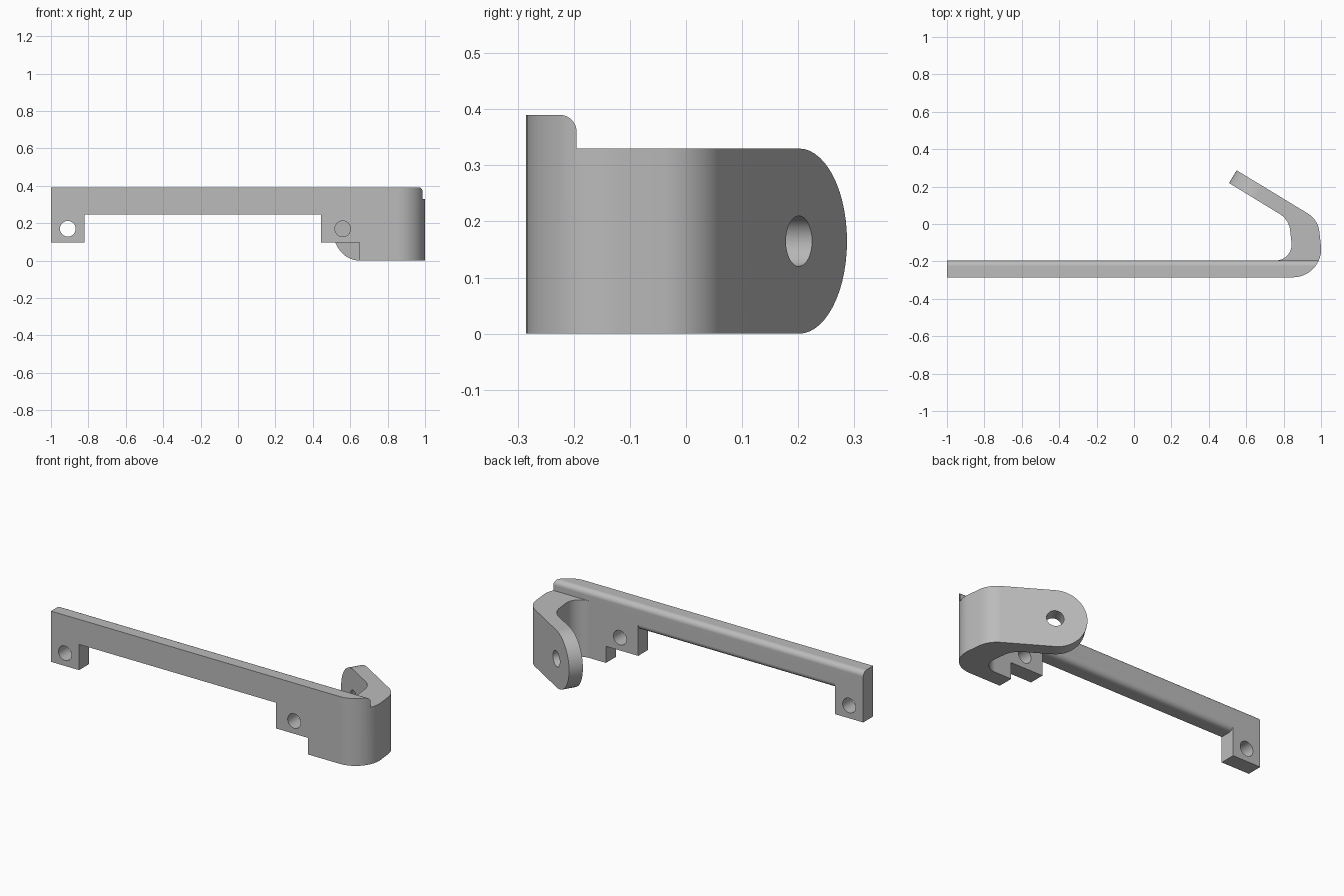
import bpy, bmesh, math
from mathutils import Matrix, Vector

if "Cube" in bpy.data.objects:
    bpy.data.objects.remove(bpy.data.objects["Cube"], do_unlink=True)

grey = bpy.data.materials.new("plain grey")
grey.use_nodes = True
grey.diffuse_color = (0.5, 0.5, 0.5, 1)
grey.node_tree.nodes["Principled BSDF"].inputs["Base Color"].default_value = (0.5, 0.5, 0.5, 1)


def fillet(corners, steps=12):
    """Outline from (x, y, radius) corners, rounding those with a radius."""
    out, n = [], len(corners)
    for i, (x, y, r) in enumerate(corners):
        p = Vector((x, y))
        if not r:
            out.append(p)
            continue
        a = (Vector(corners[i - 1][:2]) - p).normalized()
        b = (Vector(corners[(i + 1) % n][:2]) - p).normalized()
        half = a.angle(b) / 2
        centre = p + (a + b).normalized() * (r / math.sin(half))
        t = r / math.tan(half)
        va, vb = p + a * t - centre, p + b * t - centre
        sweep = va.angle_signed(vb)
        for k in range(steps + 1):
            out.append(centre + Matrix.Rotation(-sweep * k / steps, 2) @ va)
    return out


def prism(name, points, origin, u, v, w, depth):
    """Extrude a 2D outline lying on axes u, v along w."""
    o, u, v, w = (Vector(q) for q in (origin, u, v, w))
    bm = bmesh.new()
    face = bm.faces.new([bm.verts.new(o + u * p[0] + v * p[1]) for p in points])
    new = bmesh.ops.extrude_face_region(bm, geom=[face])["geom"]
    bmesh.ops.translate(bm, vec=w * depth, verts=[g for g in new if isinstance(g, bmesh.types.BMVert)])
    bmesh.ops.recalc_face_normals(bm, faces=bm.faces)
    mesh = bpy.data.meshes.new(name)
    bm.to_mesh(mesh)
    bm.free()
    mesh.materials.append(grey)
    obj = bpy.data.objects.new(name, mesh)
    bpy.context.collection.objects.link(obj)
    return obj


def circle(cx, cy, r, n=32):
    return [(cx + r * math.cos(2 * math.pi * k / n), cy + r * math.sin(2 * math.pi * k / n)) for k in range(n)]


X, Y, Z = (1, 0, 0), (0, 1, 0), (0, 0, 1)
FRONT, BACK, TOP, HOOK_TOP, R = -0.285, -0.195, 0.39, 0.33, 0.03
RAIL_BOTTOM, TAB_BOTTOM = 0.245, 0.096

# Bar and hook footprint
outline = fillet([(-1, FRONT, 0), (1.018, FRONT, 0.15), (0.984, 0.023, 0.13), (0.549, 0.287, 0),
                  (0.508, 0.219, 0), (0.828, 0.0235, 0.115), (0.853, BACK, 0.085), (-1, BACK, 0)])
body = prism("hooked_bar", outline, (0, 0, 0), X, Y, Z, TOP)

# Step down to the hook, with the rounded top back edge of the rail
arc = [math.pi / 2 * k / 8 for k in range(9)]
top_edge = [(BACK - R + R * math.sin(a), TOP - R + R * math.cos(a)) for a in arc]
top_cut = [(BACK - R, 0.5)] + top_edge + [(BACK, HOOK_TOP), (0.5, HOOK_TOP), (0.5, 0.5)]
cutters = [prism("step_cutter", top_cut, (-1.1, 0, 0), Y, Z, X, 2.3)]

# Long gap under the rail, with the rounded bottom back edge
low_edge = [(BACK - R + R * math.sin(a), RAIL_BOTTOM + R - R * math.cos(a)) for a in arc]
low_cut = [(-0.4, -0.1), (-0.4, RAIL_BOTTOM)] + low_edge + [(-0.1, RAIL_BOTTOM + R), (-0.1, -0.1)]
cutters.append(prism("gap_cutter", low_cut, (-0.82, 0, 0), Y, Z, X, 1.263))

# Tab undersides
tab_cut = [(-1.1, -0.1), (0.65, -0.1), (0.65, TAB_BOTTOM), (-1.1, TAB_BOTTOM)]
cutters.append(prism("tab_cutter", tab_cut, (0, -0.4, 0), X, Z, Y, 0.3))

# Screw holes in both tabs
for x in (-0.91, 0.56):
    cutters.append(prism("tab_hole_cutter", circle(x, 0.17, 0.042), (0, -0.4, 0), X, Z, Y, 0.3))

# Rounded arm end and its hole
along = Vector((-0.435, 0.264, 0)).normalized()
across = along.cross(Vector(Z))
start = Vector((0.5285, 0.253, 0)) - across * 0.1
h = HOOK_TOP / 2
ends = [math.pi / 2 - math.pi * k / 28 for k in range(29)]
end_cut = [(-h, 0.5)] + [(-h + h * math.cos(a), h + h * math.sin(a)) for a in ends]
end_cut += [(-h, -0.1), (0.1, -0.1), (0.1, 0.5)]
cutters.append(prism("arm_end_cutter", end_cut, start, along, Z, across, 0.2))
cutters.append(prism("arm_hole_cutter", circle(-h, h, 0.045), start, along, Z, across, 0.2))

# Apply the cuts
bpy.ops.object.select_all(action="DESELECT")
body.select_set(True)
bpy.context.view_layer.objects.active = body
for c in cutters:
    c.hide_render = True
    mod = body.modifiers.new("cut", "BOOLEAN")
    mod.operation, mod.solver, mod.object = "DIFFERENCE", "EXACT", c
    bpy.ops.object.modifier_apply(modifier=mod.name)
    bpy.data.objects.remove(c, do_unlink=True)

bpy.ops.object.shade_smooth_by_angle(angle=math.radians(30))
body.modifiers.new("flat_face_normals", "WEIGHTED_NORMAL").keep_sharp = True
